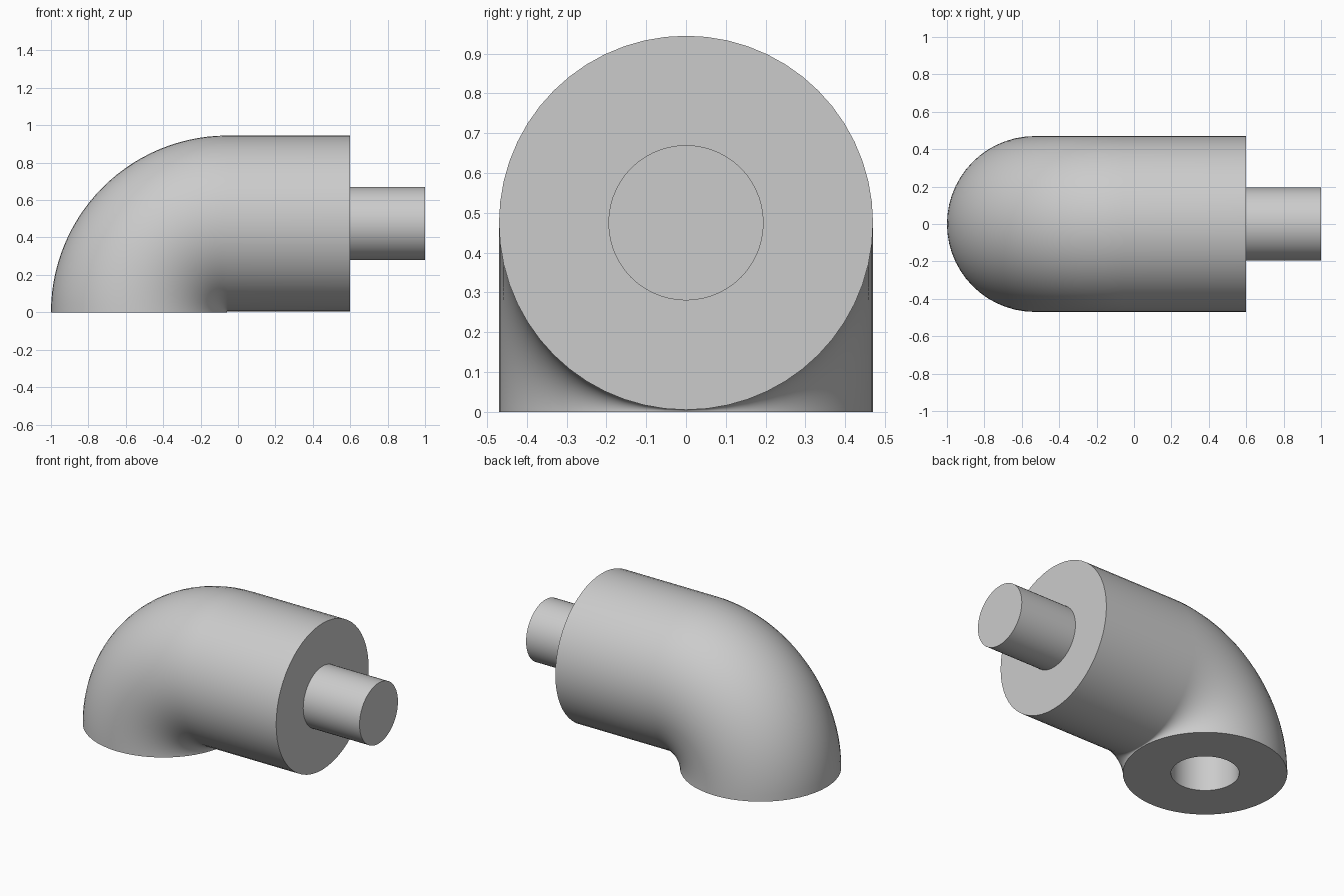
import bpy, bmesh, math
from mathutils import Vector

if "Cube" in bpy.data.objects:
    bpy.data.objects.remove(bpy.data.objects["Cube"])

SIDES = 56
R_BODY, R_PEG, BEND = 0.47, 0.195, 0.475
PIVOT_X = -0.055          # centre of the bend, on z = 0
FACE_X, TIP_X = 0.60, 1.0

grey = bpy.data.materials.new("light grey")
grey.diffuse_color = (0.6, 0.6, 0.6, 1)
grey.use_nodes = True
grey.node_tree.nodes["Principled BSDF"].inputs["Base Color"].default_value = grey.diffuse_color


def loft(name, rings, cap_start=True, cap_end=True):
    """Join circles (centre, tilt angle, radius); tilt 0 faces up, 90 deg faces +x."""
    bm = bmesh.new()
    loops = []
    for (cx, cz), tilt, r in rings:
        loop = []
        for i in range(SIDES):
            a = 2 * math.pi * i / SIDES
            u, v = r * math.cos(a), r * math.sin(a)
            loop.append(bm.verts.new(Vector((cx + u * math.cos(tilt), v, cz - u * math.sin(tilt)))))
        loops.append(loop)
    for lo, hi in zip(loops, loops[1:]):
        for i in range(SIDES):
            j = (i + 1) % SIDES
            bm.faces.new((lo[i], lo[j], hi[j], hi[i]))
    if cap_start:
        bm.faces.new(loops[0][::-1])
    if cap_end:
        bm.faces.new(loops[-1])
    bmesh.ops.recalc_face_normals(bm, faces=bm.faces)
    mesh = bpy.data.meshes.new(name)
    bm.to_mesh(mesh)
    bm.free()
    mesh.materials.append(grey)
    ob = bpy.data.objects.new(name, mesh)
    bpy.context.collection.objects.link(ob)
    bpy.ops.object.select_all(action='DESELECT')
    ob.select_set(True)
    bpy.context.view_layer.objects.active = ob
    bpy.ops.object.shade_smooth_by_angle(angle=math.radians(35))
    return ob


# Elbow with a blind socket underneath, a quarter bend and a straight end
base = PIVOT_X - BEND
rings = [((base, 0.40), 0, R_PEG), ((base, 0), 0, R_PEG)]
STEPS = 28
for k in range(STEPS + 1):
    t = math.pi / 2 * k / STEPS
    rings.append(((PIVOT_X - BEND * math.cos(t), BEND * math.sin(t)), t, R_BODY))
rings.append(((FACE_X, BEND), math.pi / 2, R_BODY))
rings.append(((FACE_X, BEND), math.pi / 2, R_PEG))
# Peg sticking out of the straight end
rings.append(((TIP_X, BEND), math.pi / 2, R_PEG))
loft("elbow_with_peg", rings)
